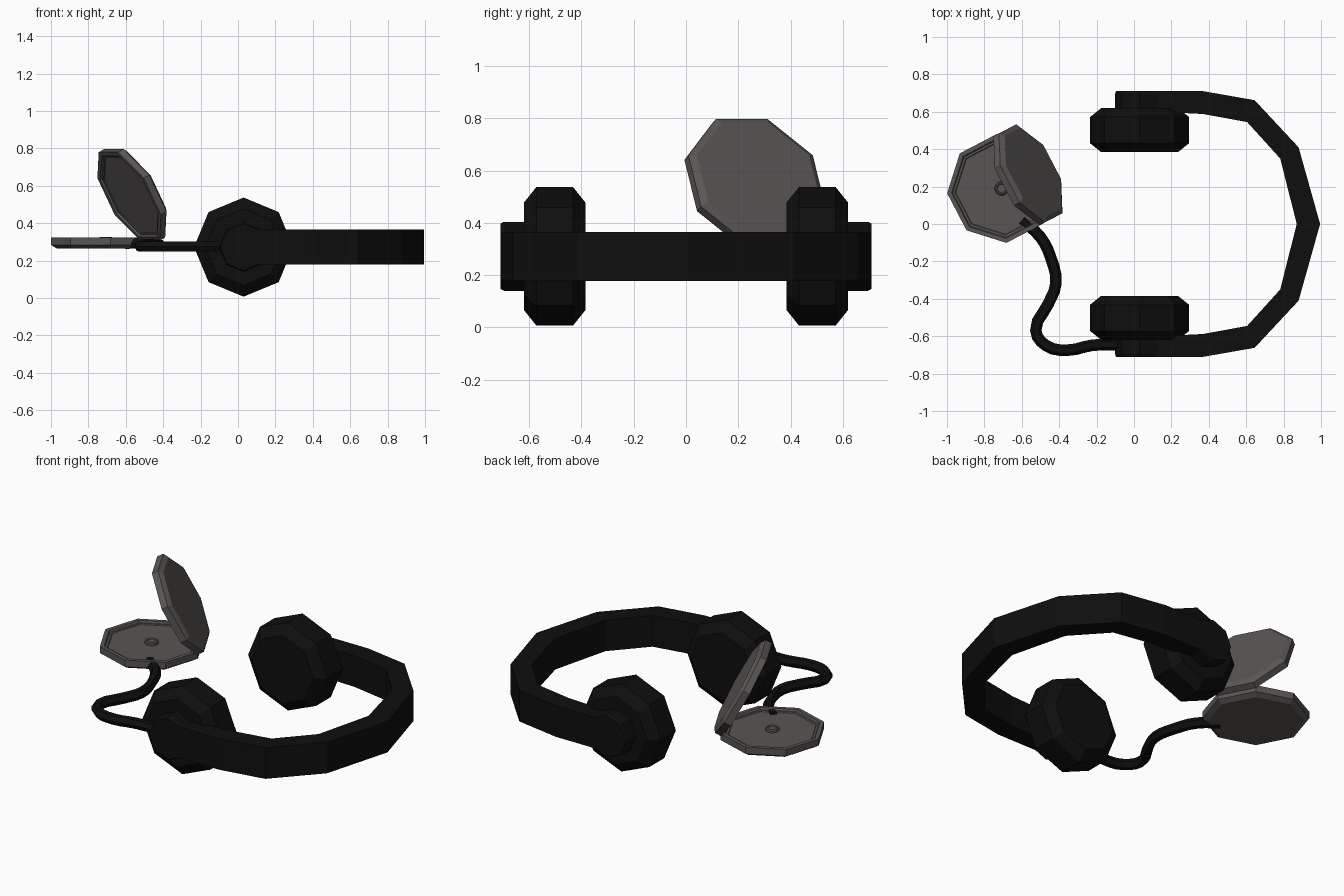
import bpy, bmesh, math
from mathutils import Matrix, Vector

if "Cube" in bpy.data.objects:
    bpy.data.objects.remove(bpy.data.objects["Cube"])


def material(name, rgb):
    m = bpy.data.materials.new(name)
    m.diffuse_color = (*rgb, 1)
    m.use_nodes = True
    m.node_tree.nodes["Principled BSDF"].inputs["Base Color"].default_value = m.diffuse_color
    return m


BLACK = material("soft black", (0.0045, 0.0045, 0.0045))
GREY = material("warm grey", (0.100, 0.091, 0.088))


def finish(bm, name, mat):
    bmesh.ops.recalc_face_normals(bm, faces=bm.faces)
    me = bpy.data.meshes.new(name)
    bm.to_mesh(me)
    bm.free()
    me.materials.append(mat)
    ob = bpy.data.objects.new(name, me)
    bpy.context.collection.objects.link(ob)
    return ob


def turned(name, profile, mat, matrix, turn=0.0, sides=8):
    """Capped faceted solid from (radius, height) rings around local z."""
    bm = bmesh.new()
    rings = []
    for r, z in profile:
        rings.append([bm.verts.new(matrix @ Vector((
            r * math.cos(turn + math.tau * i / sides),
            r * math.sin(turn + math.tau * i / sides), z))) for i in range(sides)])
    for a, b in zip(rings, rings[1:]):
        for i in range(sides):
            j = (i + 1) % sides
            bm.faces.new((a[i], a[j], b[j], b[i]))
    bm.faces.new(rings[0][::-1])
    bm.faces.new(rings[-1])
    return finish(bm, name, mat)


# Ear cups and the hinge discs outside them, axis along y
along_y = Matrix.Rotation(math.pi / 2, 4, 'X')
cup = [(0.205, -0.118), (0.265, -0.07), (0.265, 0.07), (0.205, 0.118)]
disc = [(0.132, -0.06), (0.132, 0.03), (0.125, 0.045)]
for side, label in ((1, "back"), (-1, "front")):
    turned(label + "_ear_cup", cup, BLACK,
           Matrix.Translation((0.03, side * 0.502, 0.272)) @ along_y)
    d = [(r, -side * z) for r, z in disc]
    turned(label + "_hinge_disc", d, BLACK,
           Matrix.Translation((0.03, side * 0.665, 0.272)) @ along_y)

# Headband: rectangular section along a mirrored half path
outer = [(0.03, 0.71), (0.37, 0.71), (0.645, 0.662), (0.88, 0.41), (0.995, 0)]
inner = [(0.03, 0.605), (0.37, 0.588), (0.605, 0.545), (0.782, 0.35), (0.87, 0)]
outer += [(x, -y) for x, y in outer[-2::-1]]
inner += [(x, -y) for x, y in inner[-2::-1]]
bm = bmesh.new()
sections = []
for o, i in zip(outer, inner):
    sections.append([bm.verts.new(p) for p in (
        (*o, 0.178), (*o, 0.365), (*i, 0.365), (*i, 0.178))])
for a, b in zip(sections, sections[1:]):
    for k in range(4):
        bm.faces.new((a[k], a[(k + 1) % 4], b[(k + 1) % 4], b[k]))
bm.faces.new(sections[0])
bm.faces.new(sections[-1])
finish(bm, "headband", BLACK)

# Compact case base, open on top with a recessed floor
turn = math.radians(5)
centre = Vector((-0.708, 0.19, 0))
base = [(0.262, 0.265), (0.292, 0.283), (0.292, 0.323), (0.268, 0.323),
        (0.262, 0.313), (0.25, 0.313), (0.246, 0.308)]
turned("case_base", base, GREY, Matrix.Translation(centre), turn)

# Centre hub: raised ring
hub = [(0.038, 0.30), (0.038, 0.320), (0.032, 0.326), (0.026, 0.326), (0.022, 0.320)]
turned("case_hub", hub, GREY, Matrix.Translation(centre), turn, 12)

# Lid: same shell upside down, swung open about one edge
R = 0.290
apothem = R * math.cos(math.pi / 8)
face_dir = math.radians(27.5)
lid = [(0.243, 0.014), (0.247, 0.010), (0.258, 0.010), (0.264, 0),
       (R, 0), (R, 0.038), (0.262, 0.056)]
swing = (Matrix.Translation(centre + Vector((0, 0, 0.306)))
         @ Matrix.Rotation(face_dir, 4, 'Z')
         @ Matrix.Translation((apothem, 0, 0))
         @ Matrix.Rotation(math.radians(62), 4, 'Y')
         @ Matrix.Translation((-apothem, 0, 0)))
turned("case_lid", lid, GREY, swing, math.radians(22.5))

# Cable from the front hinge disc to the case
path = [(-0.03, -0.645, 0.275), (-0.22, -0.648, 0.275), (-0.36, -0.675, 0.275),
        (-0.47, -0.65, 0.275), (-0.525, -0.57, 0.277), (-0.46, -0.43, 0.28),
        (-0.418, -0.32, 0.282), (-0.445, -0.18, 0.285), (-0.50, -0.07, 0.29),
        (-0.60, 0.02, 0.29)]
cu = bpy.data.curves.new("cable", 'CURVE')
cu.dimensions = '3D'
cu.bevel_depth = 0.031
cu.bevel_resolution = 1
cu.resolution_u = 3
cu.use_fill_caps = True
sp = cu.splines.new('BEZIER')
sp.bezier_points.add(len(path) - 1)
for bp, p in zip(sp.bezier_points, path):
    bp.co = p
    bp.handle_left_type = bp.handle_right_type = 'AUTO'
sp.use_smooth = False
cu.materials.append(BLACK)
bpy.context.collection.objects.link(bpy.data.objects.new("cable", cu))
